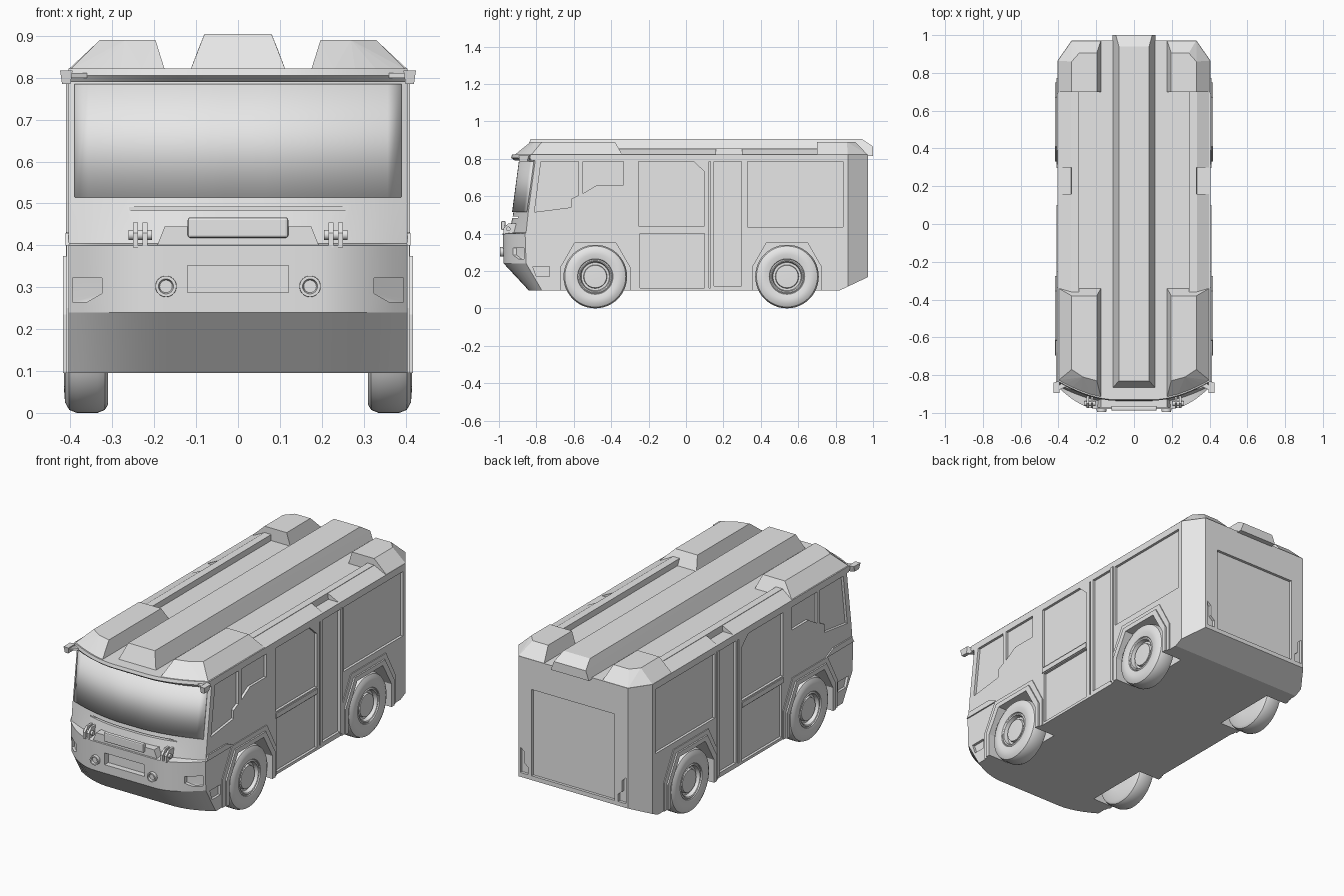
import bpy, bmesh, math
from mathutils import Vector, Matrix

cube = bpy.data.objects.get("Cube")
if cube:
    bpy.data.objects.remove(cube)

grey = bpy.data.materials.new("plain grey")
grey.use_nodes = True
grey.diffuse_color = (0.8, 0.8, 0.8, 1)
grey.node_tree.nodes["Principled BSDF"].inputs["Base Color"].default_value = (0.8, 0.8, 0.8, 1)

W = 0.405  # half width of the body


def add(name, bm, mirror=False, smooth=None):
    bmesh.ops.recalc_face_normals(bm, faces=bm.faces)
    me = bpy.data.meshes.new(name)
    bm.to_mesh(me)
    bm.free()
    me.materials.append(grey)
    ob = bpy.data.objects.new(name, me)
    bpy.context.scene.collection.objects.link(ob)
    if smooth:
        shade(ob, smooth)
    if mirror:
        ob.modifiers.new("Mirror", 'MIRROR').use_mirror_merge = False
    return ob


def shade(ob, angle):
    bpy.ops.object.select_all(action='DESELECT')
    ob.select_set(True)
    bpy.context.view_layer.objects.active = ob
    bpy.ops.object.shade_smooth_by_angle(angle=math.radians(angle))


def prism(name, pts, a, b, axis='x', mirror=True):
    """Extrude an outline from a to b: (y, z) along x, or (x, z) along y."""
    bm = bmesh.new()
    place = (lambda p: (a, *p)) if axis == 'x' else (lambda p: (p[0], a, p[1]))
    face = bm.faces.new([bm.verts.new(place(p)) for p in pts])
    new = bmesh.ops.extrude_face_region(bm, geom=[face])["geom"]
    shift = Vector((b - a, 0, 0) if axis == 'x' else (0, b - a, 0))
    bmesh.ops.translate(bm, vec=shift, verts=[v for v in new if isinstance(v, bmesh.types.BMVert)])
    return add(name, bm, mirror)


def box(a0, a1, z0, z1):
    return [(a0, z0), (a1, z0), (a1, z1), (a0, z1)]


def hull(name, levels, mirror=True):
    """Convex solid through outlines given as (z, [(x, y), ...])."""
    bm = bmesh.new()
    for z, pts in levels:
        for x, y in pts:
            bm.verts.new((x, y, z))
    bmesh.ops.convex_hull(bm, input=bm.verts)
    bmesh.ops.dissolve_limit(bm, angle_limit=0.01, verts=bm.verts, edges=bm.edges)
    return add(name, bm, mirror)


def lathe(name, profile, origin, steps=48, axis='x', mirror=True):
    """Turn an (offset, radius) profile about the x or y axis."""
    bm = bmesh.new()
    vs = [bm.verts.new((o, 0, r)) for o, r in profile]
    edges = [bm.edges.new(p) for p in zip(vs, vs[1:])]
    bmesh.ops.spin(bm, geom=vs + edges, cent=(0, 0, 0), axis=(1, 0, 0), angle=2 * math.pi,
                   steps=steps, use_merge=True)
    bmesh.ops.remove_doubles(bm, verts=bm.verts, dist=1e-5)
    if axis == 'y':
        bmesh.ops.rotate(bm, matrix=Matrix.Rotation(-math.pi / 2, 3, 'Z'), verts=bm.verts)
    bmesh.ops.translate(bm, vec=origin, verts=bm.verts)
    return add(name, bm, mirror, smooth=35)


def front(x, yc, depth, flat):
    """Bowed nose outline: y for a given x."""
    return yc + depth * (max(0, abs(x) - flat) / (W - flat)) ** 1.8


def loft(name, rings, rear):
    """Stack nose outlines (z, yc, depth, flat) closed by the rear outline."""
    bm = bmesh.new()
    xs = [W * i / 12 for i in range(-12, 13)]
    rows = []
    for z, *nose in rings:
        pts = [(x, front(x, *nose)) for x in xs] + rear
        rows.append([bm.verts.new((x, y, z)) for x, y in pts])
    n = len(rows[0])
    for lo, hi in zip(rows, rows[1:]):
        for i in range(n):
            j = (i + 1) % n
            bm.faces.new((lo[i], lo[j], hi[j], hi[i]))
    bm.faces.new(rows[0])
    bm.faces.new(rows[-1])
    return add(name, bm)


# Body shell
REAR = [(W, 0.865), (0.33, 0.972), (-0.33, 0.972), (-W, 0.865)]
body = loft("body", [(0.095, -0.84, 0.07, 0.2), (0.24, -0.975, 0.12, 0.19), (0.4, -0.98, 0.12, 0.19),
                     (0.405, -0.945, 0.09, 0.1), (0.5, -0.925, 0.08, 0.05),
                     (0.8, -0.885, 0.08, 0.05)], REAR)

# Recesses cut into the shell
D = W - 0.014
WHEELS = {"front": -0.485, "rear": 0.54}


def arch(c, half, low, top, z0=0.095):
    return [(c - half, z0), (c - half, low), (c - top[0], top[1]),
            (c + top[0], top[1]), (c + half, low), (c + half, z0)]


well = (0.185, 0.22, (0.11, 0.35))
cutters = [
    prism("cab_window_cut", [(-0.81, 0.515), (-0.775, 0.785), (-0.575, 0.785), (-0.575, 0.605),
                             (-0.615, 0.585), (-0.615, 0.54)], D, 0.5),
    prism("crew_window_cut", [(-0.55, 0.785), (-0.335, 0.785), (-0.335, 0.66), (-0.475, 0.66),
                              (-0.55, 0.615)], D, 0.5),
    prism("locker_cut", [(-0.255, 0.44), (-0.255, 0.785), (0.04, 0.785), (0.1, 0.73), (0.1, 0.44)], D, 0.5),
    prism("lower_locker_cut", box(-0.245, 0.1, 0.11, 0.4), D, 0.5),
    prism("narrow_locker_cut", box(0.15, 0.3, 0.12, 0.785), D, 0.5),
    prism("rear_locker_cut", box(0.33, 0.84, 0.435, 0.785), D, 0.5),
    prism("door_gap_cut", box(0.122, 0.132, 0.11, 0.785), D, 0.5),
    prism("fog_lamp_cut", [(-0.82, 0.225), (-0.73, 0.225), (-0.73, 0.17), (-0.8, 0.17)], D, 0.5),
    hull("headlight_cut", [(0.265, [(0.36, -1), (0.395, -1), (0.395, -0.845), (0.36, -0.88)]),
                           (0.285, [(0.325, -1), (0.325, -0.905)]),
                           (0.322, [(0.325, -1), (0.395, -1), (0.395, -0.845), (0.325, -0.905)])]),
    prism("bumper_slot_cut", box(-0.12, 0.12, 0.287, 0.352), -1.1, -0.945, 'y', False),
    prism("cowl_slot_cut", box(-0.26, 0.26, 0.483, 0.491), -1.1, -0.895, 'y', False),
    prism("tail_door_cut", box(-0.25, 0.25, 0.19, 0.66), 0.957, 1.1, 'y', False),
    prism("tail_lamp_cut", [(0.318, 0.19), (0.318, 0.33), (0.296, 0.31), (0.296, 0.25),
                            (0.272, 0.23), (0.272, 0.19)], 0.957, 1.1, 'y'),
    prism("tail_slope_cut", [(0.82, 0.05), (0.82, 0.095), (1.0, 0.18), (1.0, 0.05)], -0.6, 0.6, mirror=False),
] + [prism(k + "_well_cut", arch(c, *well, z0=0.05), 0.29, 0.5) for k, c in WHEELS.items()]
for c in cutters:
    m = body.modifiers.new("Cut", 'BOOLEAN')
    m.operation, m.solver, m.object = 'DIFFERENCE', 'EXACT', c
graph = bpy.context.evaluated_depsgraph_get()
cut_mesh = bpy.data.meshes.new_from_object(body.evaluated_get(graph))
body.modifiers.clear()
body.data = cut_mesh
for c in cutters:
    bpy.data.objects.remove(c)
shade(body, 20)

# Windscreen plate following the bowed nose
bm = bmesh.new()
rows = []
for z, yc in ((0.515, -0.923), (0.785, -0.887)):
    rows.append([bm.verts.new((x, front(x, yc - 0.007, 0.08, 0.05), z))
                 for x in [0.39 * i / 12 for i in range(-12, 13)]])
for i in range(24):
    bm.faces.new((rows[0][i], rows[0][i + 1], rows[1][i + 1], rows[1][i]))
screen = add("windscreen", bm, smooth=30)
screen.modifiers.new("Thickness", 'SOLIDIFY').thickness = 0.009

# Roof deck with front visor
roof = loft("roof_deck", [(0.79, -0.915, 0.09, 0.1), (0.805, -0.935, 0.1, 0.1), (0.822, -0.93, 0.1, 0.1)], REAR)
shade(roof, 20)

# Central boom housing
hull("boom_housing", [(0.815, [(-0.115, -0.87), (0.115, -0.87), (0.115, 1), (-0.115, 1)]),
                      (0.865, [(-0.096, 1), (0.096, 1)]),
                      (0.905, [(-0.08, -0.83), (0.08, -0.83), (0.08, 0.94), (-0.08, 0.94)])], False)

# Roof pods and rails
nose = [(x, front(x, -0.925, 0.1, 0.1)) for x in (0.175, 0.23, 0.28, 0.33, 0.37, 0.4)]
hull("front_pod", [(0.82, nose + [(0.4, -0.34), (0.175, -0.34)]),
                   (0.89, [(0.197, -0.83), (0.27, -0.81), (0.33, -0.77), (0.33, -0.38), (0.197, -0.38)])])
hull("rear_pod", [(0.82, [(0.175, 0.7), (W, 0.7), (W, 0.865), (0.33, 0.972), (0.175, 0.972)]),
                  (0.89, [(0.197, 0.7), (0.33, 0.7), (0.33, 0.86), (0.29, 0.905), (0.197, 0.905)])])
prism("roof_rail", [(0.29, 0.82), (0.29, 0.855), (0.33, 0.855), (0.335, 0.82)], -0.4, 0.72, 'y')
for name, a, b in (("front", -0.4, 0.16), ("rear", 0.3, 0.72)):
    prism(name + "_rail_slope", [(0.325, 0.82), (0.325, 0.853), (0.333, 0.853), (0.4, 0.82)], a, b, 'y')

# Wheels and arch trims
for name, c in WHEELS.items():
    lathe(name + "_tyre", [(0.31, 0.08), (0.31, 0.15), (0.318, 0.163), (0.335, 0.17), (0.385, 0.17),
                           (0.403, 0.163), (0.413, 0.145), (0.415, 0.12), (0.409, 0.095),
                           (0.4, 0.09)], (0, c, 0.17))
    lathe(name + "_hub", [(0.31, 0), (0.31, 0.092), (0.405, 0.092), (0.409, 0.086), (0.406, 0.08),
                          (0.385, 0.075), (0.385, 0.063), (0.398, 0.06), (0.4, 0)], (0, c, 0.17))
    prism(name + "_arch_trim", arch(c, 0.21, 0.235, (0.13, 0.375)) + arch(c, *well)[::-1], 0.38, 0.418)
    prism(name + "_arch_panel", arch(c, 0.232, 0.25, (0.15, 0.4)) + arch(c, 0.2, 0.23, (0.12, 0.36))[::-1],
          0.38, 0.41)

# Side trims
prism("locker_bar", box(-0.255, 0.1, 0.405, 0.432), 0.38, 0.41)
prism("door_post", box(0.297, 0.318, 0.11, 0.79), 0.38, 0.411)
prism("waist_step", [(-0.86, 0.4), (-0.84, 0.43), (-0.68, 0.43), (-0.62, 0.4)], 0.38, 0.412)

# Front equipment
prism("winch_cover", [(-0.195, 0.395), (-0.175, 0.445), (0.175, 0.445), (0.195, 0.395)], -0.972, -0.92, 'y', False)
plate = prism("front_plate", box(-0.12, 0.12, 0.418, 0.467), -0.988, -0.965, 'y', False)
bev = plate.modifiers.new("Round", 'BEVEL')
bev.width, bev.segments = 0.006, 2
for x in (0.222, 0.245):
    prism("hinge_cheek", [(-0.975, 0.395), (-0.975, 0.43), (-0.95, 0.455), (-0.91, 0.455), (-0.91, 0.395)],
          x - 0.006, x + 0.006)
lathe("hinge_pin", [(0.205, 0), (0.205, 0.012), (0.262, 0.012), (0.262, 0)], (0, -0.95, 0.425), 16)
lathe("front_lamp", [(0, 0), (0, 0.015), (0.01, 0.018), (0.01, 0.025), (-0.03, 0.026)],
      (0.172, -0.985, 0.302), 24, 'y')

# Mirrors
hull("mirror_arm", [(0.8, [(0.36, -0.86), (0.4, -0.88), (0.4, -0.86), (0.36, -0.82)]),
                    (0.812, [(0.36, -0.86), (0.4, -0.88), (0.4, -0.86), (0.36, -0.82)])])
hull("mirror", [(0.785, [(0.4, -0.89), (0.42, -0.89), (0.42, -0.85), (0.4, -0.84)]),
                (0.818, [(0.395, -0.895), (0.425, -0.895), (0.425, -0.84), (0.395, -0.83)])])
